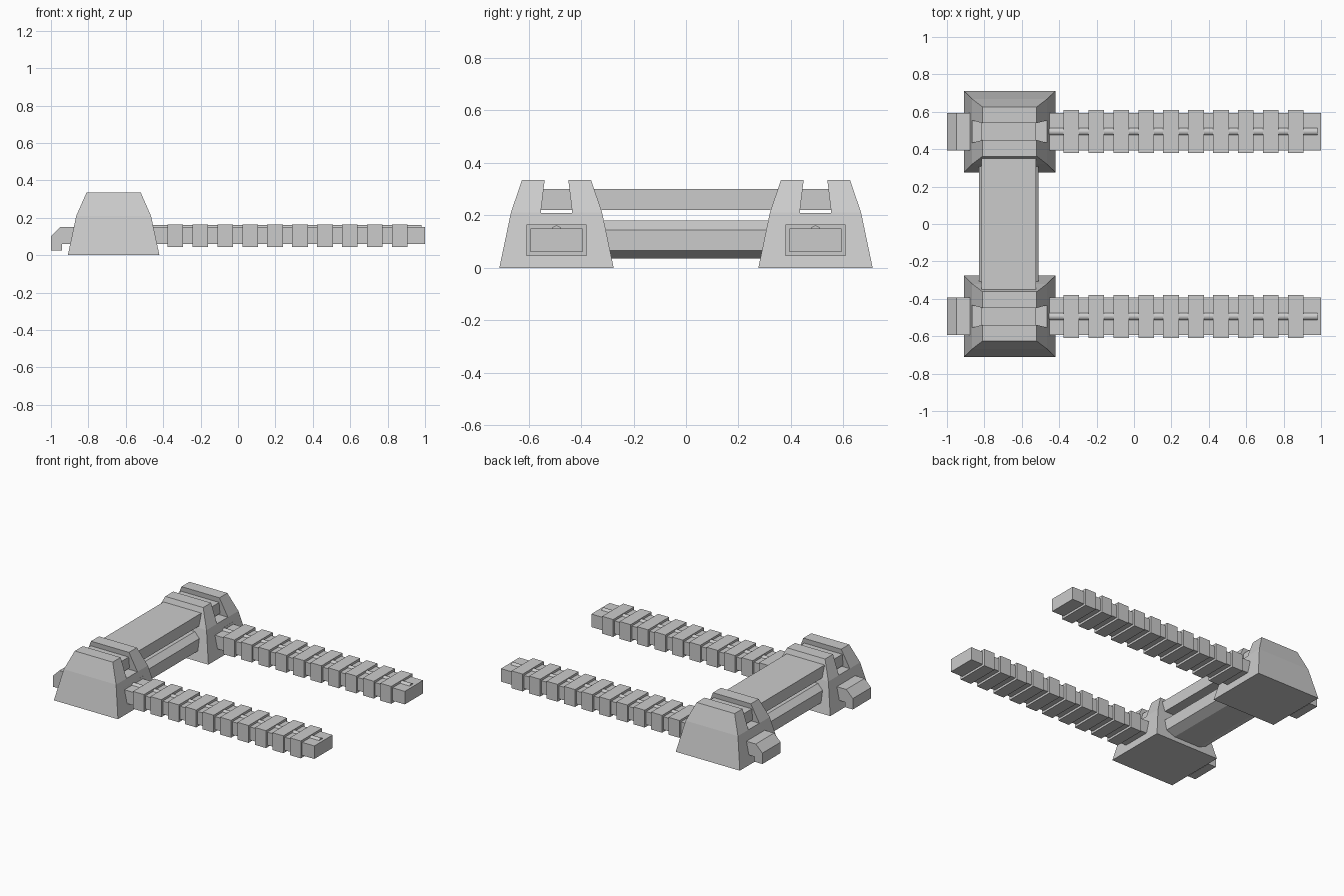
import bpy, bmesh
from mathutils import Vector

if "Cube" in bpy.data.objects:
    bpy.data.objects.remove(bpy.data.objects["Cube"])

CY = 0.494  # distance of each tower and fork from the centre line


def loft(name, rings):
    """Closed solid through a list of matching point rings."""
    bm = bmesh.new()
    loops = [[bm.verts.new(p) for p in ring] for ring in rings]
    n = len(loops[0])
    for a, b in zip(loops, loops[1:]):
        for i in range(n):
            bm.faces.new((a[i], a[(i + 1) % n], b[(i + 1) % n], b[i]))
    bm.faces.new(loops[0])
    bm.faces.new(loops[-1])
    bmesh.ops.recalc_face_normals(bm, faces=bm.faces)
    mesh = bpy.data.meshes.new(name)
    bm.to_mesh(mesh)
    bm.free()
    obj = bpy.data.objects.new(name, mesh)
    bpy.context.collection.objects.link(obj)
    return obj


def extrude_y(name, profile, y0, y1):
    return loft(name, [[(x, y, z) for x, z in profile] for y in (y0, y1)])


def box(name, x0, x1, y0, y1, z0, z1):
    return extrude_y(name, [(x0, z0), (x1, z0), (x1, z1), (x0, z1)], y0, y1)


def tower(name, s):
    # tapered block with a break in the slope
    sections = [(0, -0.91, -0.42, 0.276, 0.712),
                (0.21, -0.865, -0.465, 0.32, 0.668),
                (0.335, -0.81, -0.52, 0.362, 0.626)]
    body = loft(name, [[(x0, s * y0, z), (x1, s * y0, z), (x1, s * y1, z), (x0, s * y1, z)]
                       for z, x0, x1, y0, y1 in sections])
    # dovetail slot through the top
    slot = [(-0.060, 0.2099), (0.060, 0.2099), (0.044, 0.345), (-0.044, 0.345)]
    cutter = loft(name + "_slot_cutter",
                  [[(x, s * CY + y, z) for y, z in slot] for x in (-1.1, -0.2)])
    cutter.hide_render = True
    cutter.hide_set(True)
    mod = body.modifiers.new("slot", 'BOOLEAN')
    mod.operation = 'DIFFERENCE'
    mod.solver = 'EXACT'
    mod.object = cutter


for side, s in (("front", -1), ("back", 1)):
    y = s * CY
    tower(side + "_tower", s)
    # fork bar, from inside the tower to the tip
    box(side + "_fork_bar", -0.9, 1.0, y - 0.1, y + 0.1, 0.06, 0.15)
    # hooked rear end
    extrude_y(side + "_hook",
              [(-1, 0.025), (-0.94, 0.025), (-0.94, 0.06), (-0.85, 0.06),
               (-0.85, 0.15), (-0.95, 0.15), (-1, 0.10)], y - 0.1, y + 0.1)
    # rectangular collar at the tower mouth, ribs along the fork
    box(side + "_collar", -0.55, -0.455, y - 0.115, y + 0.115, 0.045, 0.165)
    for i in range(10):
        x = -0.335 + i * 0.1333
        box(f"{side}_rib_{i + 1}", x - 0.042, x + 0.042, y - 0.115, y + 0.115, 0.045, 0.165)
    # round rod lying on top of the fork
    bpy.ops.mesh.primitive_cylinder_add(vertices=16, radius=0.021, depth=1.48,
                                        location=(0.24, y, 0.14), rotation=(0, 1.5707963, 0))
    rod = bpy.context.object
    rod.name = side + "_rod"
    bpy.ops.object.shade_smooth_by_angle()

# upper and lower cross beams
box("upper_beam", -0.815, -0.525, -0.58, 0.58, 0.22, 0.30)
extrude_y("lower_beam",
          [(-0.77, 0.035), (-0.57, 0.035), (-0.51, 0.065), (-0.51, 0.145),
           (-0.55, 0.18), (-0.79, 0.18), (-0.83, 0.145), (-0.83, 0.065)], -0.45, 0.45)
